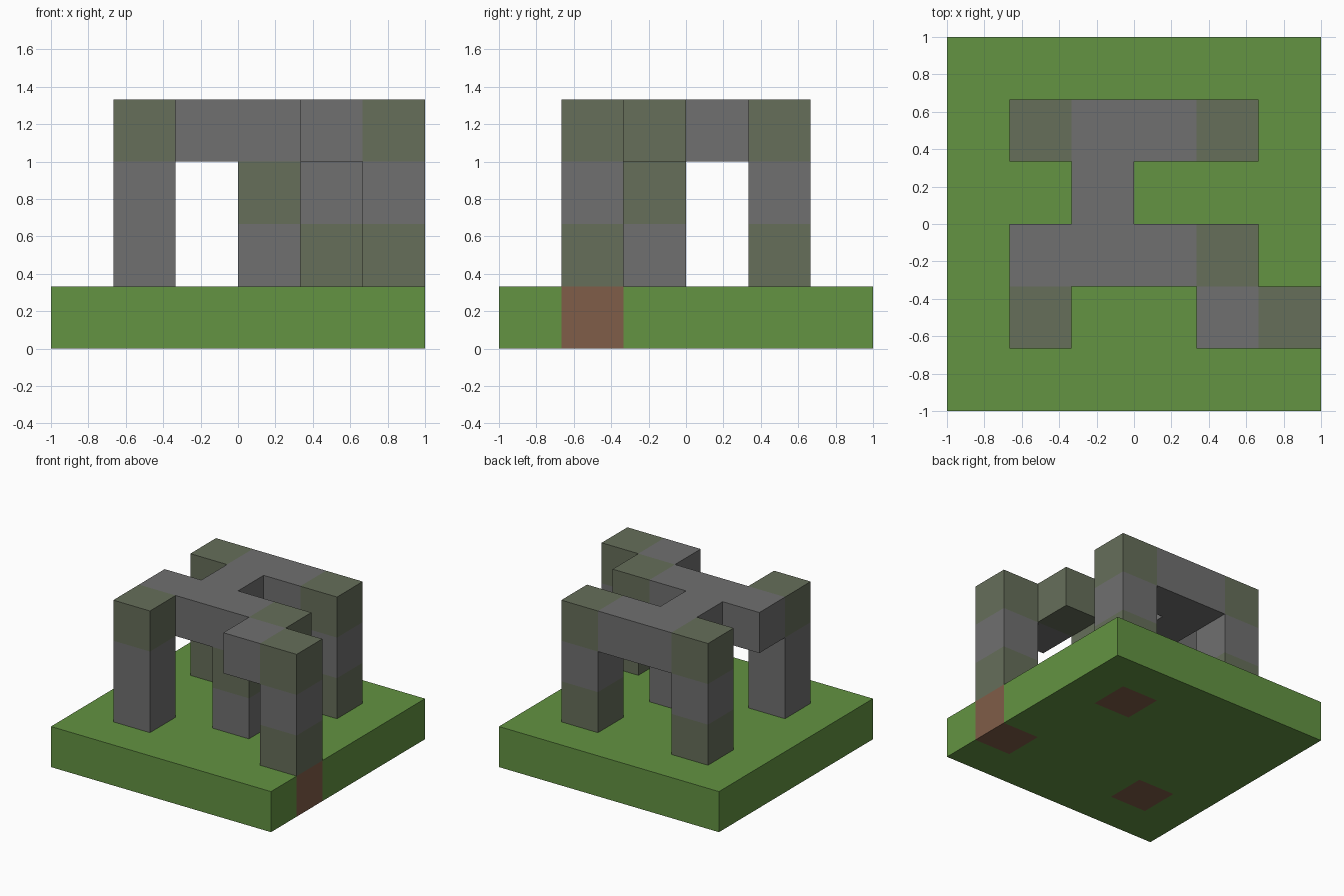
import bpy, bmesh
from mathutils import Vector

cube = bpy.data.objects.get("Cube")
if cube:
    bpy.data.objects.remove(cube, do_unlink=True)

N = 6            # blocks along each side of the base
U = 2 / N        # block size


def make_material(name, rgb):
    mat = bpy.data.materials.new(name)
    mat.use_nodes = True
    colour = (*rgb, 1)
    mat.diffuse_color = colour
    node = next(n for n in mat.node_tree.nodes if n.type == "BSDF_PRINCIPLED")
    node.inputs["Base Color"].default_value = colour
    node.inputs["Roughness"].default_value = 0.9
    return mat


MATS = {
    "g": make_material("grass green", (0.125, 0.292, 0.054)),
    "d": make_material("dirt brown", (0.216, 0.109, 0.065)),
    "s": make_material("stone grey", (0.162, 0.162, 0.162)),
    "m": make_material("mossy stone", (0.133, 0.156, 0.102)),
}


def column(x, y, kinds, z=1):
    """Blocks stacked upward from layer z."""
    return {(x, y, z + k): kind for k, kind in enumerate(kinds)}


def beam(x, y, kinds, z=3):
    """Blocks laid along x in layer z."""
    return {(x + k, y, z): kind for k, kind in enumerate(kinds)}


# Grass base with dirt under three of the pillars
dirt = {(1, 1), (5, 1), (4, 4)}
base = {(x, y, 0): "d" if (x, y) in dirt else "g"
        for x in range(N) for y in range(N)}

# Stone ruin: five pillars carrying a flat roof of beams
parts = {
    "grass_base": base,
    "front_right_pillar": column(1, 1, "ssm"),
    "front_left_pillar": column(5, 1, "msm"),
    "back_right_pillar": column(1, 4, "msm"),
    "back_left_pillar": column(4, 4, "msm"),
    "middle_pillar": column(3, 2, "sm"),
    "front_beam": beam(1, 2, "sssm"),
    "front_left_beam": beam(4, 1, "s"),
    "cross_beam": beam(2, 3, "s"),
    "back_beam": beam(2, 4, "ss"),
}
occupied = set().union(*parts.values())


def build(name, blocks):
    """Mesh of the outward faces only, one material per kind of block."""
    kinds = sorted(set(blocks.values()))
    bm = bmesh.new()
    for cell, kind in blocks.items():
        centre = Vector(cell) + Vector((0.5, 0.5, 0.5))
        for axis in range(3):
            for sign in (-1, 1):
                step = Vector((0, 0, 0))
                step[axis] = sign
                if tuple(int(c) for c in Vector(cell) + step) in occupied:
                    continue
                a, b = Vector((0, 0, 0)), Vector((0, 0, 0))
                a[(axis + 1) % 3] = 0.5
                b[(axis + 2) % 3] = 0.5 * sign
                mid = centre + step * 0.5
                corners = (mid - a - b, mid + a - b, mid + a + b, mid - a + b)
                face = bm.faces.new([
                    bm.verts.new((p.x * U - 1, p.y * U - 1, p.z * U))
                    for p in corners])
                face.material_index = kinds.index(kind)
    bmesh.ops.remove_doubles(bm, verts=bm.verts, dist=U / 100)
    mesh = bpy.data.meshes.new(name)
    bm.to_mesh(mesh)
    bm.free()
    for kind in kinds:
        mesh.materials.append(MATS[kind])
    bpy.context.collection.objects.link(bpy.data.objects.new(name, mesh))


for part, blocks in parts.items():
    build(part, blocks)
